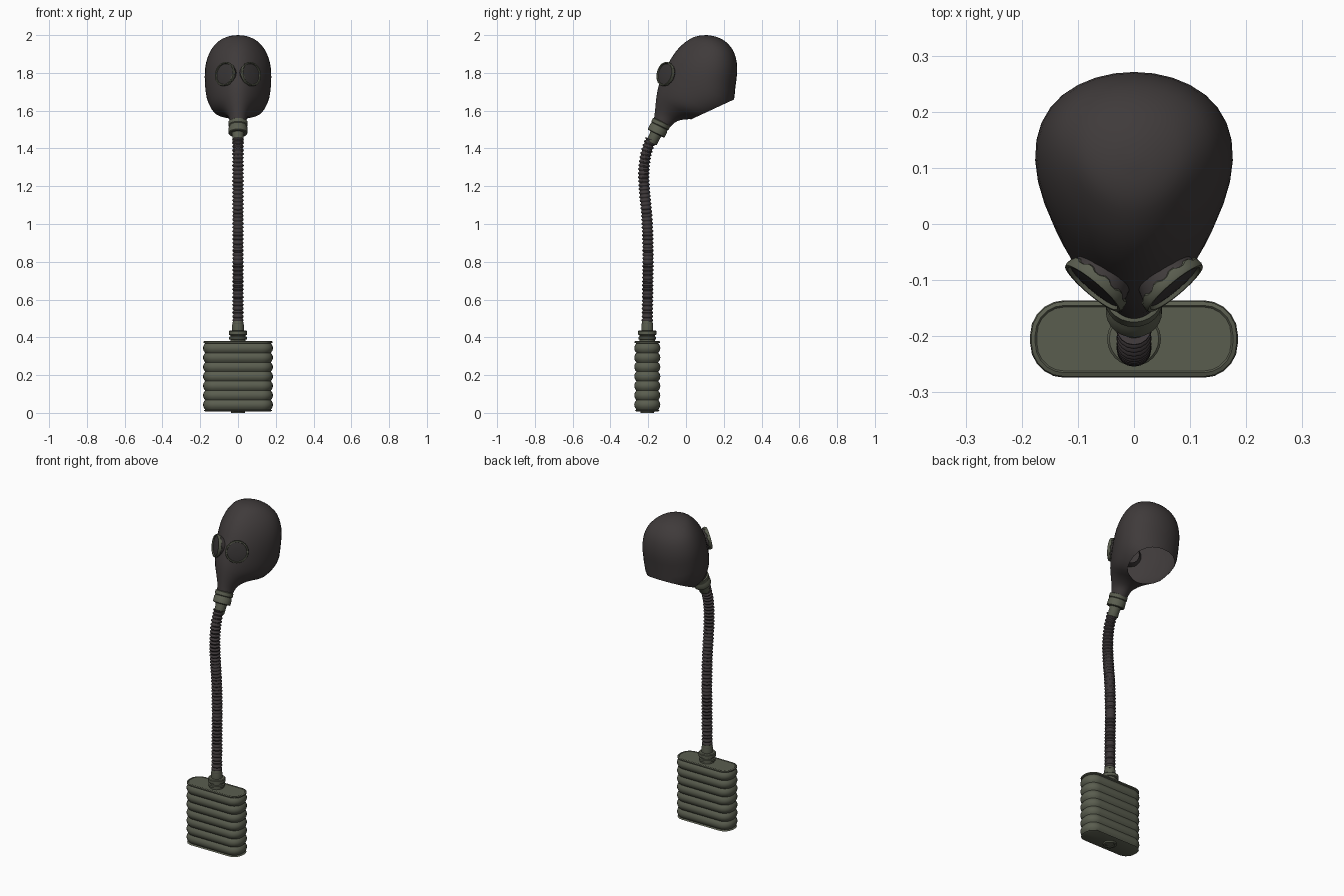
import bpy, bmesh, math
from mathutils import Vector

if "Cube" in bpy.data.objects:
    bpy.data.objects.remove(bpy.data.objects["Cube"])


def material(name, rgb):
    m = bpy.data.materials.new(name)
    m.diffuse_color = (*rgb, 1)
    m.use_nodes = True
    m.node_tree.nodes["Principled BSDF"].inputs["Base Color"].default_value = m.diffuse_color
    return m


RUBBER = material("dark_rubber", (0.050, 0.043, 0.043))
HOSE = material("hose_rubber", (0.047, 0.039, 0.041))
GREEN = material("olive_metal", (0.102, 0.110, 0.078))
LENS = material("dark_glass", (0.040, 0.036, 0.036))


def spline(pts, n):
    """Smooth samples through a list of tuples, n steps per span."""
    p = [Vector(q) for q in pts]
    p = [2 * p[0] - p[1]] + p + [2 * p[-1] - p[-2]]
    out = []
    for i in range(1, len(p) - 2):
        a, b, c, d = p[i - 1:i + 3]
        for k in range(n):
            t = k / n
            out.append(0.5 * (2 * b + (c - a) * t + (2 * a - 5 * b + 4 * c - d) * t * t
                              + (3 * b - a - 3 * c + d) * t ** 3))
    return out + [p[-2]]


def loft(name, rings, mat, caps=(False, False), angle=40, cut=None):
    """Skin a list of closed rings with equal point counts."""
    bm = bmesh.new()
    rows = [[bm.verts.new(v) for v in r] for r in rings]
    n = len(rows[0])
    for a, b in zip(rows, rows[1:]):
        for i in range(n):
            j = (i + 1) % n
            bm.faces.new((a[i], a[j], b[j], b[i]))
    if caps[0]:
        bm.faces.new(rows[0][::-1])
    if caps[1]:
        bm.faces.new(rows[-1])
    bmesh.ops.remove_doubles(bm, verts=bm.verts, dist=1e-5)
    bmesh.ops.recalc_face_normals(bm, faces=bm.faces)
    if cut:
        bmesh.ops.bisect_plane(bm, geom=bm.verts[:] + bm.edges[:] + bm.faces[:],
                               plane_co=cut[0], plane_no=cut[1], clear_outer=True)
    me = bpy.data.meshes.new(name)
    bm.to_mesh(me)
    bm.free()
    me.materials.append(mat)
    ob = bpy.data.objects.new(name, me)
    bpy.context.collection.objects.link(ob)
    bpy.ops.object.select_all(action='DESELECT')
    ob.select_set(True)
    bpy.context.view_layer.objects.active = ob
    bpy.ops.object.shade_smooth_by_angle(angle=math.radians(angle))
    return ob


def lathe(name, profile, origin, axis, mat, segs=24, caps=(False, False), scallop=()):
    """Revolve (radius, height) points about an axis; scalloped rows get a wavy edge."""
    o, n = Vector(origin), Vector(axis).normalized()
    u = n.orthogonal().normalized()
    v = n.cross(u)
    rings = []
    for k, (r, h) in enumerate(profile):
        ring = []
        for i in range(segs):
            a = 2 * math.pi * i / segs
            dh = -0.005 * (i % 4 < 2) if k in scallop else 0
            ring.append(o + (u * math.cos(a) + v * math.sin(a)) * r + n * (h + dh))
        rings.append(ring)
    return loft(name, rings, mat, caps)


# Filter canister: ribbed rounded box
CY = -0.205


def box_ring(grow, z, hx=0.178, hy=0.062, rad=0.054):
    ring = []
    for q, (sx, sy) in enumerate(((1, 1), (-1, 1), (-1, -1), (1, -1))):
        for k in range(6):
            a = math.pi / 2 * (q + k / 5)
            ring.append((sx * (hx - rad) + (rad + grow) * math.cos(a),
                         CY + sy * (hy - rad) + (rad + grow) * math.sin(a), z))
    return ring


rings = [box_ring(-0.004, 0.008), box_ring(0.004, 0.012)]
RIBS, STEPS = 7, 6
for i in range(RIBS * STEPS + 1):
    z = 0.018 + 0.350 * i / (RIBS * STEPS)
    rings.append(box_ring(-0.004 + 0.011 * abs(math.sin(math.pi * i / STEPS)) ** 0.8, z))
rings += [box_ring(0.005, 0.371), box_ring(0.005, 0.378), box_ring(-0.002, 0.381),
          box_ring(-0.005, 0.378)]
loft("canister", rings, GREEN, (True, True))
lathe("canister_bottom_plug", [(0.022, 0.004), (0.026, 0), (0.036, 0), (0.038, 0.010)],
      (0, CY, 0), (0, 0, 1), GREEN, caps=(True, False))

# Canister neck, collar and lower hose fitting
lathe("canister_neck", [(0.040, 0.375), (0.040, 0.388), (0.047, 0.390), (0.047, 0.402),
                        (0.041, 0.405), (0.041, 0.411), (0.048, 0.414), (0.048, 0.432),
                        (0.044, 0.436), (0.031, 0.437), (0.031, 0.465), (0.026, 0.492)],
      (0, CY, 0), (0, 0, 1), GREEN, caps=(False, True))

# Corrugated hose following a gentle curve
path = spline([(0, -0.205, 0.47), (0, -0.203, 0.65), (0, -0.201, 0.85), (0, -0.206, 1.02),
               (0, -0.220, 1.18), (0, -0.223, 1.28), (0, -0.212, 1.37), (0, -0.186, 1.45)], 40)
dist = 0
rings = []
for i, p in enumerate(path):
    t = (path[min(i + 1, len(path) - 1)] - path[max(i - 1, 0)]).normalized()
    side = Vector((1, 0, 0))
    up = t.cross(side)
    if i:
        dist += (p - path[i - 1]).length
    r = 0.0275 + 0.0035 * math.cos(2 * math.pi * dist / 0.0205)
    rings.append([p + (side * math.cos(a) + up * math.sin(a)) * r
                  for a in (2 * math.pi * k / 16 for k in range(16))])
loft("hose", rings, HOSE, (True, True), angle=60)

# Upper hose fitting and snout cup
AX = Vector((0, 0.44, 0.90)).normalized()
CUP = Vector((0, -0.159, 1.478))
lathe("upper_hose_fitting", [(0.027, -0.055), (0.030, -0.050), (0.030, -0.015), (0.034, 0.005)],
      CUP, AX, GREEN, caps=(True, True))
lathe("snout_cup", [(0.028, 0), (0.046, 0), (0.050, 0.004), (0.050, 0.034), (0.047, 0.038),
                    (0.047, 0.044), (0.051, 0.048), (0.051, 0.068), (0.044, 0.072)],
      CUP, AX, GREEN, caps=(True, True))

# Hood: sections given by front point, back point (y, z) and half width
sections = [(-0.170, 1.550, -0.086, 1.512, 0.043), (-0.164, 1.600, -0.045, 1.545, 0.052),
            (-0.158, 1.660, 0.020, 1.555, 0.083), (-0.148, 1.720, 0.130, 1.550, 0.132),
            (-0.128, 1.780, 0.238, 1.610, 0.163), (-0.098, 1.840, 0.262, 1.730, 0.172),
            (-0.068, 1.893, 0.271, 1.825, 0.165), (-0.028, 1.942, 0.256, 1.905, 0.140),
            (0.022, 1.980, 0.214, 1.962, 0.098), (0.065, 1.996, 0.160, 1.991, 0.048),
            (0.112, 2.000, 0.112, 2.000, 0.0)]
rings = []
for fy, fz, by, bz, w in spline(sections, 3):
    egg = 0.23 * min(1, max(0, (w - 0.05) / 0.08))
    ring = []
    for k in range(36):
        a = 2 * math.pi * k / 36
        f = (1 - math.cos(a)) / 2
        ring.append((w * math.sin(a) * (1 - egg * math.cos(a)),
                     fy + (by - fy) * f, min(2.0, fz + (bz - fz) * f)))
    rings.append(ring)
# Slanted neck opening is cut off at the lower back
loft("mask_hood", rings, RUBBER, angle=60,
     cut=((0, 0.245, 1.655), Vector((0, 0.095, -0.205)).normalized()))

# Round eyepieces
for s, label in ((1, "right"), (-1, "left")):
    pos, nrm = (s * 0.072, -0.113, 1.795), (s * 0.63, -0.75, 0.19)
    lathe(label + "_eye_socket", [(0.046, -0.055), (0.056, -0.025), (0.060, -0.010)],
          pos, nrm, RUBBER, 40)
    lathe(label + "_eye_rim", [(0.057, -0.014), (0.063, -0.011), (0.065, -0.003), (0.063, 0.003),
                               (0.057, 0.003), (0.055, -0.004)],
          pos, nrm, GREEN, 40, scallop=(0, 1))
    lathe(label + "_eye_lens", [(0.057, -0.004), (0.040, -0.001), (0.020, 0.001), (0.004, 0.001)],
          pos, nrm, LENS, 40, caps=(False, True))
